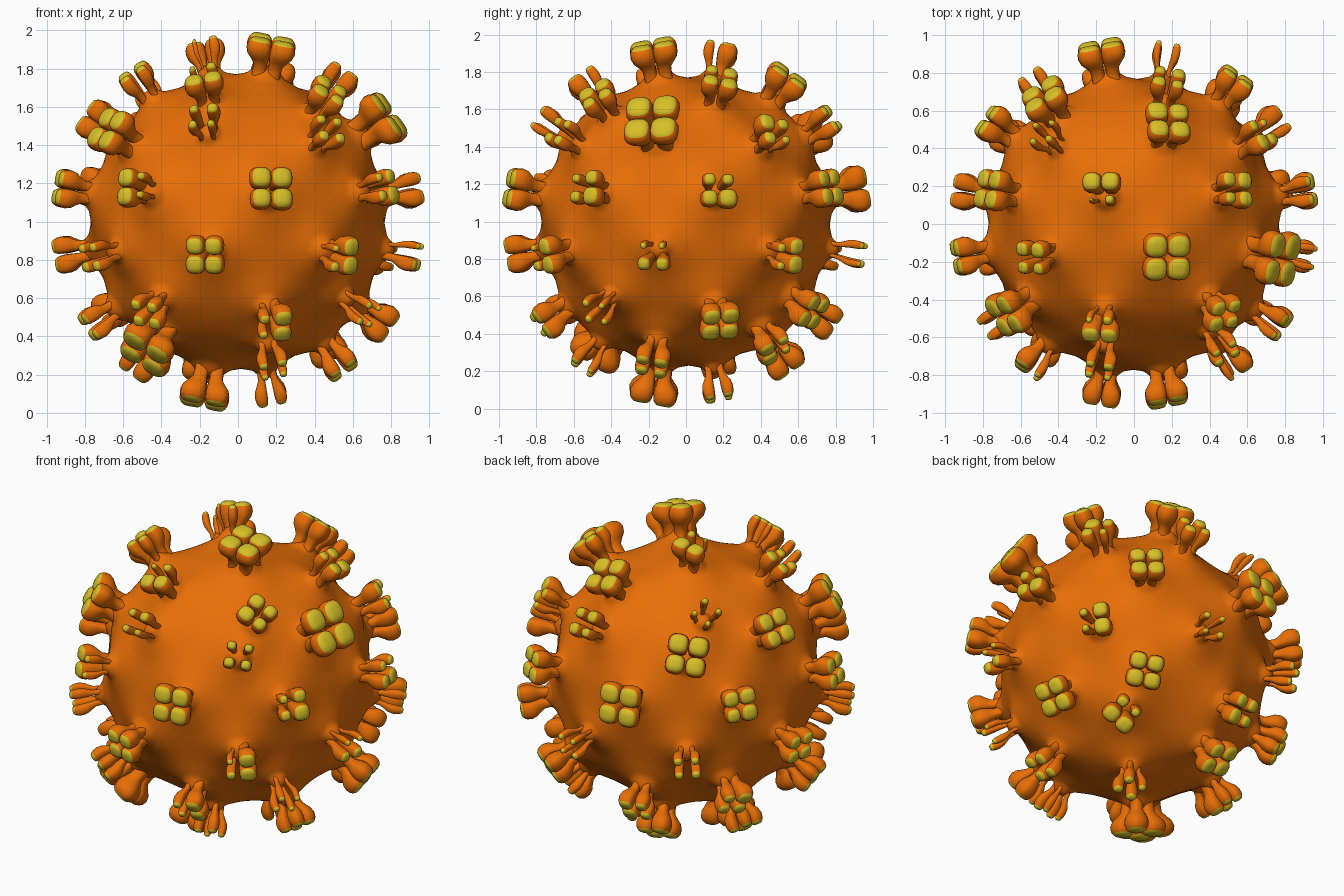
import bpy, bmesh, math, random
from mathutils import Vector

if "Cube" in bpy.data.objects:
    bpy.data.objects.remove(bpy.data.objects["Cube"])

random.seed(4)
CENTRE = Vector((0, 0, 1))
X, Y, Z = Vector((1, 0, 0)), Vector((0, 1, 0)), Vector((0, 0, 1))


def material(name, rgb):
    m = bpy.data.materials.new(name)
    m.diffuse_color = (*rgb, 1)
    m.use_nodes = True
    m.node_tree.nodes["Principled BSDF"].inputs["Base Color"].default_value = m.diffuse_color
    return m


ORANGE = material("orange_skin", (0.80, 0.155, 0.002))
YELLOW = material("yellow_tip", (0.68, 0.52, 0.02))

# Each cube side carries 8 spike clusters on a 4x4 checkerboard, listed from the
# bottom row up: knob half-width in thousandths, or (half-width, lean_u, lean_v)
SIDES = {
    "front": (-Y, X, Z, 0, [36, (36, .2, 0), 47, (40, .3, -.1),
                            (38, -.45, .15), 52, (24, 0, .2), 30]),
    "right": (X, Y, Z, 0, [18, 48, (26, 0, -.3), (40, .3, 0),
                           (38, .2, -.2), (38, 0, -.1), 68, (35, -.2, .1)]),
    "top": (Z, X, Y, 1, [(38, .1, -.3), 42, 38, 58,
                         (36, 0, .5), (37, .1, 0), 20, 54]),
    "back": (Y, X, Z, 1, [44, 48, 30, 20, 58, 46, 56, 32]),
    "left": (-X, Y, Z, 1, [40, 44, 24, 38, 46, 44, 56, 50]),
    "bottom": (-Z, X, Y, 0, [66, 24, 60, 34, 40, 26, 50, (40, 0, -.3)]),
}

# Stalk profile: distance from centre, width factor, offset factor
PROFILE = [(.70, 1.0, .50), (.77, .78, .58), (.81, .62, .64), (.845, .62, .70),
           (.872, .82, .84), (.895, 1.02, .98), (.925, 1.12, 1.05),
           (.952, 1.06, 1.05), (.967, .94, 1.03), (.979, .72, 1.02), (.983, .35, 1.02)]
TIP_RING = 8
SEG = 16


def clusters(n, u, v, parity, sizes):
    """Yield direction, tangents and size of every cluster on a side."""
    cells = [(i, j) for j in range(4) for i in range(4) if (i + j) % 2 == parity]
    for (i, j), size in zip(cells, sizes):
        a, b = (i - 1.5), (j - 1.5)
        inner = .19 if abs(a) < 1 and abs(b) < 1 else .24
        pos = [math.copysign(.71 if abs(t) > 1 else inner, t) for t in (a, b)]
        d = (n + u * pos[0] + v * pos[1]).normalized()
        eu = (u - d * u.dot(d)).normalized()
        ev = (v - d * v.dot(d)).normalized()
        # square up the two tangents without turning the cluster
        p, q = (eu + ev).normalized(), (eu - ev).normalized()
        eu, ev = (p + q).normalized(), (p - q).normalized()
        s, gu, gv = size if isinstance(size, tuple) else (size, 0, 0)
        yield d, eu, ev, s / 1000, gu, gv


def add_stalk(bm, d, eu, ev, su, sv, half, offset):
    """Loft one rounded-square stalk with a knob and a yellow tip."""
    rings = []
    stretch = .965 + offset * .8
    for r, w, o in PROFILE:
        c = CENTRE + d * (r * (stretch if r > .83 else 1))
        c += (eu * su + ev * sv) * offset * o
        ring = []
        for k in range(SEG):
            t = 2 * math.pi * k / SEG
            ct, st = math.cos(t), math.sin(t)
            p = math.copysign(abs(ct) ** .75, ct)
            q = math.copysign(abs(st) ** .75, st)
            ring.append(bm.verts.new(c + (eu * p + ev * q) * half * w))
        rings.append(ring)
    for n, (lo, hi) in enumerate(zip(rings, rings[1:])):
        for k in range(SEG):
            m = (k + 1) % SEG
            f = bm.faces.new((lo[k], lo[m], hi[m], hi[k]))
            f.material_index = int(n >= TIP_RING)
    bm.faces.new(rings[-1]).material_index = 1


def finish(bm, name, mats):
    bmesh.ops.recalc_face_normals(bm, faces=bm.faces)
    for f in bm.faces:
        f.smooth = True
    mesh = bpy.data.meshes.new(name)
    bm.to_mesh(mesh)
    bm.free()
    for m in mats:
        mesh.materials.append(m)
    ob = bpy.data.objects.new(name, mesh)
    bpy.context.collection.objects.link(ob)
    return ob


# Spike clusters, one object per side
mounds = []
for side, data in SIDES.items():
    bm = bmesh.new()
    for d, eu, ev, s, gu, gv in clusters(*data):
        mounds.append((d, .14 + 1.2 * s, .04 + 1.1 * s))
        offset = max(.048, s * 1.02)
        for su in (-1, 1):
            for sv in (-1, 1):
                vary = random.uniform(-.2, .2) * (1 if s < .045 else .3)
                half = s * (1 + gu * su + gv * sv + vary)
                add_stalk(bm, d, eu, ev, su, sv, min(half, offset), offset)
    finish(bm, side + "_spikes", [ORANGE, YELLOW])

# Round body swelling into a mound and a short trunk under each cluster
bm = bmesh.new()
bmesh.ops.create_icosphere(bm, subdivisions=7, radius=1)
for vert in bm.verts:
    n = vert.co.normalized()
    r = .755
    for d, width, trunk in mounds:
        c = n.dot(d)
        if c > .85:
            a = math.acos(min(c, 1))
            r += .05 * math.exp(-(a / width) ** 2) + .04 * math.exp(-(a / trunk) ** 4)
    vert.co = CENTRE + n * r
finish(bm, "body", [ORANGE])
